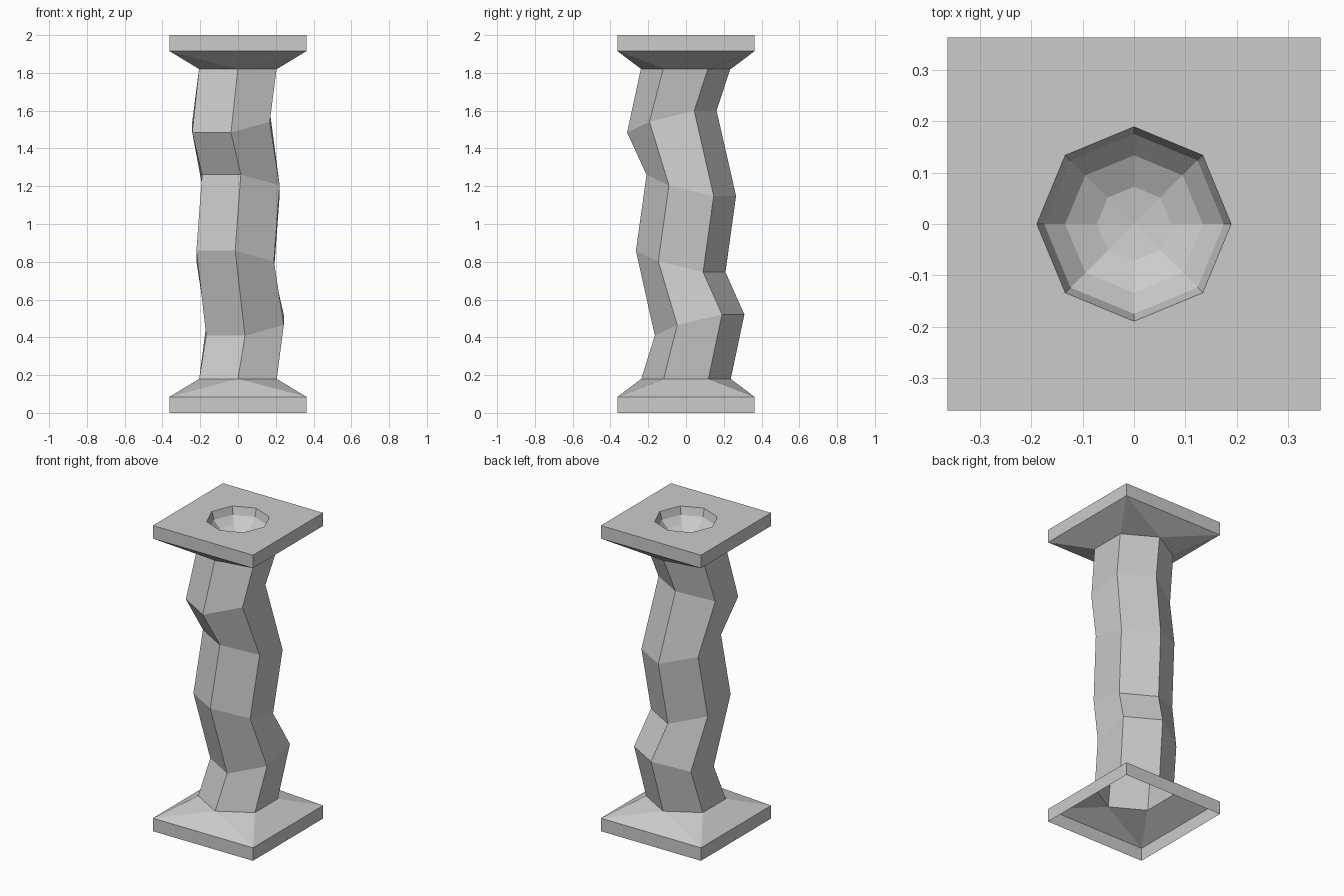
import bpy
from math import cos, sin, pi

if "Cube" in bpy.data.objects:
    bpy.data.objects.remove(bpy.data.objects["Cube"])

HALF = 0.3625   # half width of the square plates
R = 0.237       # radius of the six-sided shaft
CORNERS = [(HALF, -HALF), (HALF, HALF), (-HALF, HALF), (-HALF, -HALF)]


def add_mesh(name, verts, faces):
    mesh = bpy.data.meshes.new(name)
    mesh.from_pydata(verts, [], faces)
    mesh.update()
    obj = bpy.data.objects.new(name, mesh)
    bpy.context.collection.objects.link(obj)
    return obj


def circle(n, r, start=0.0):
    return [(r * cos(start + 2 * pi * i / n), r * sin(start + 2 * pi * i / n)) for i in range(n)]


def bridge(n, lower, upper):
    """Quads between two rings of n vertices starting at the given indices."""
    return [(lower + i, lower + (i + 1) % n, upper + (i + 1) % n, upper + i) for i in range(n)]


HEX = circle(6, R, -pi / 2)

# Shaft: hexagonal rings, shifted and tilted (x, y, z, slope x, slope y)
rings = [
    (0, 0, 0.18, 0, 0),
    (0.037, 0.072, 0.465, 0.137, 0.236),
    (-0.015, -0.028, 0.802, -0.137, -0.24),
    (0.015, 0.028, 1.205, -0.137, -0.236),
    (-0.037, -0.075, 1.542, 0.137, 0.243),
    (0, 0, 1.83, 0, 0),
]
verts = [(x + cx, y + cy, cz + x * sx + y * sy) for cx, cy, cz, sx, sy in rings for x, y in HEX]
faces = [f for k in range(len(rings) - 1) for f in bridge(6, 6 * k, 6 * k + 6)]
add_mesh("shaft", verts, faces)

# Base and capital: open square rim sloping into the hexagon, mirrored at the top
rim = [(x, y, z) for z in (0, 0.085) for x, y in CORNERS] + [(x, y, 0.18) for x, y in HEX]
slope = [
    (7, 4, 8), (4, 9, 8), (4, 5, 10, 9), (5, 11, 10),
    (5, 6, 11), (6, 12, 11), (6, 7, 13, 12), (7, 8, 13),
]
plate_faces = bridge(4, 0, 4) + slope
add_mesh("base", rim, plate_faces)
add_mesh("capital", [(x, y, 2 - z) for x, y, z in rim], [f[::-1] for f in plate_faces])

# Top plate with an eight-sided hollow dish
BOWL, DEPTH = 0.189, 0.135
square = [(x * HALF / max(abs(x), abs(y)), y * HALF / max(abs(x), abs(y)), 2) for x, y in circle(8, 1)]
dish = list(square)
for k in range(4):
    a = k * pi / 8
    dish += [(x, y, 2 - DEPTH * sin(a)) for x, y in circle(8, BOWL * cos(a))]
dish.append((0, 0, 2 - DEPTH))
faces = [f for k in range(4) for f in bridge(8, 8 * k, 8 * k + 8)]
faces += [(32 + i, 32 + (i + 1) % 8, 40) for i in range(8)]
add_mesh("top_dish", dish, faces)
